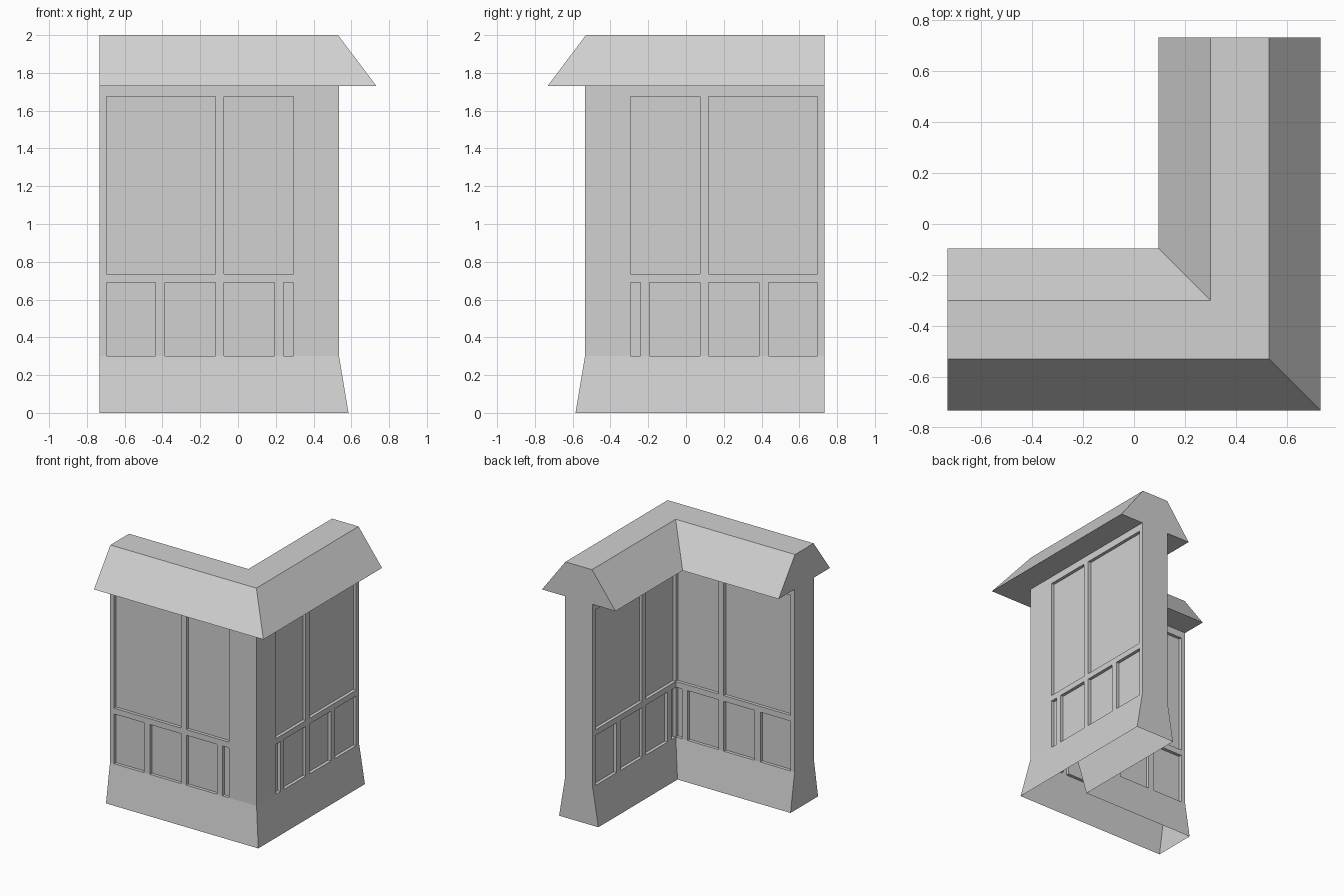
import bpy, bmesh
from mathutils import Vector

cube = bpy.data.objects.get("Cube")
if cube:
    bpy.data.objects.remove(cube, do_unlink=True)

END = 0.733       # how far each wing runs from the centre
MID = 0.415       # centre line of both wings
INNER = 0.295     # inner wall plane
DEPTH = 0.025     # panel recess

grey = bpy.data.materials.new("plain_grey")
grey.use_nodes = True
colour = (0.64, 0.64, 0.64, 1)
grey.diffuse_color = colour
grey.node_tree.nodes["Principled BSDF"].inputs["Base Color"].default_value = colour


def sweep_corner(half_profile):
    """Sweep a symmetric profile (offset, height) round a mitred corner."""
    profile = half_profile + [(-t, z) for t, z in reversed(half_profile)]
    bm = bmesh.new()
    rings = []
    for place in (lambda o: (-END, -o), lambda o: (o, -o), lambda o: (o, END)):
        rings.append([bm.verts.new((*place(MID + t), z)) for t, z in profile])
    for a, b in zip(rings, rings[1:]):
        for i in range(len(profile) - 1):
            bm.faces.new((a[i], b[i], b[i + 1], a[i + 1]))
    bm.faces.new(rings[0])
    bm.faces.new(rings[-1][::-1])
    bmesh.ops.recalc_face_normals(bm, faces=bm.faces)
    return bm


def finish(bm, name):
    mesh = bpy.data.meshes.new(name)
    bm.to_mesh(mesh)
    bm.free()
    mesh.materials.append(grey)
    obj = bpy.data.objects.new(name, mesh)
    bpy.context.collection.objects.link(obj)


# Wall with a flared foot, hollow and open below; its top is hidden by the roof
wall = sweep_corner([(0.17, 0), (0.12, 0.30), (0.12, 1.73)])
for f in [f for f in wall.faces if all(v.co.z > 1.72 for v in f.verts)]:
    wall.faces.remove(f)

# Panel rows: (bottom, top, spans along the wing)
rows = [
    (0.735, 1.675, [(-0.697, -0.12), (-0.073, INNER)]),
    (0.30, 0.69, [(-0.697, -0.437), (-0.386, -0.12), (-0.073, 0.193), (0.24, INNER)]),
]


def cut(axis, value):
    normal = Vector((0, 0, 0))
    normal[axis] = 1
    bmesh.ops.bisect_plane(wall, geom=wall.verts[:] + wall.edges[:] + wall.faces[:],
                           plane_co=normal * value, plane_no=normal, dist=1e-5)


# Score the panel outlines; the second wing mirrors the first
for low, high, spans in rows:
    cut(2, low)
    cut(2, high)
    for s in {s for span in spans for s in span}:
        cut(0, s)
        cut(1, -s)


def in_panel(face, along):
    c = face.calc_center_median()
    s = c.x if along == 0 else -c.y
    return any(low < c.z < high and any(a < s < b for a, b in spans)
               for low, high, spans in rows)


# Sink the panels on both sides of each wing
jobs = []
for along, normal in ((0, (0, -1, 0)), (0, (0, 1, 0)), (1, (1, 0, 0)), (1, (-1, 0, 0))):
    n = Vector(normal)
    jobs.append((n, [f for f in wall.faces
                     if f.normal.dot(n) > 0.999 and in_panel(f, along)]))
for n, faces in jobs:
    new = bmesh.ops.extrude_face_region(wall, geom=faces)["geom"]
    verts = [v for v in new if isinstance(v, bmesh.types.BMVert)]
    bmesh.ops.translate(wall, verts=verts, vec=-n * DEPTH)
    old = [f for f in faces if f.is_valid]
    if old:
        bmesh.ops.delete(wall, geom=old, context='FACES')

# Merge the leftover scoring lines
bmesh.ops.dissolve_limit(wall, angle_limit=0.01, verts=wall.verts[:], edges=wall.edges[:])
finish(wall, "panelled_wall")

# Flat-topped roof with overhanging sloped eaves
roof = sweep_corner([(0.12, 1.73), (END - MID, 1.73), (0.115, 2.0)])
finish(roof, "roof")
